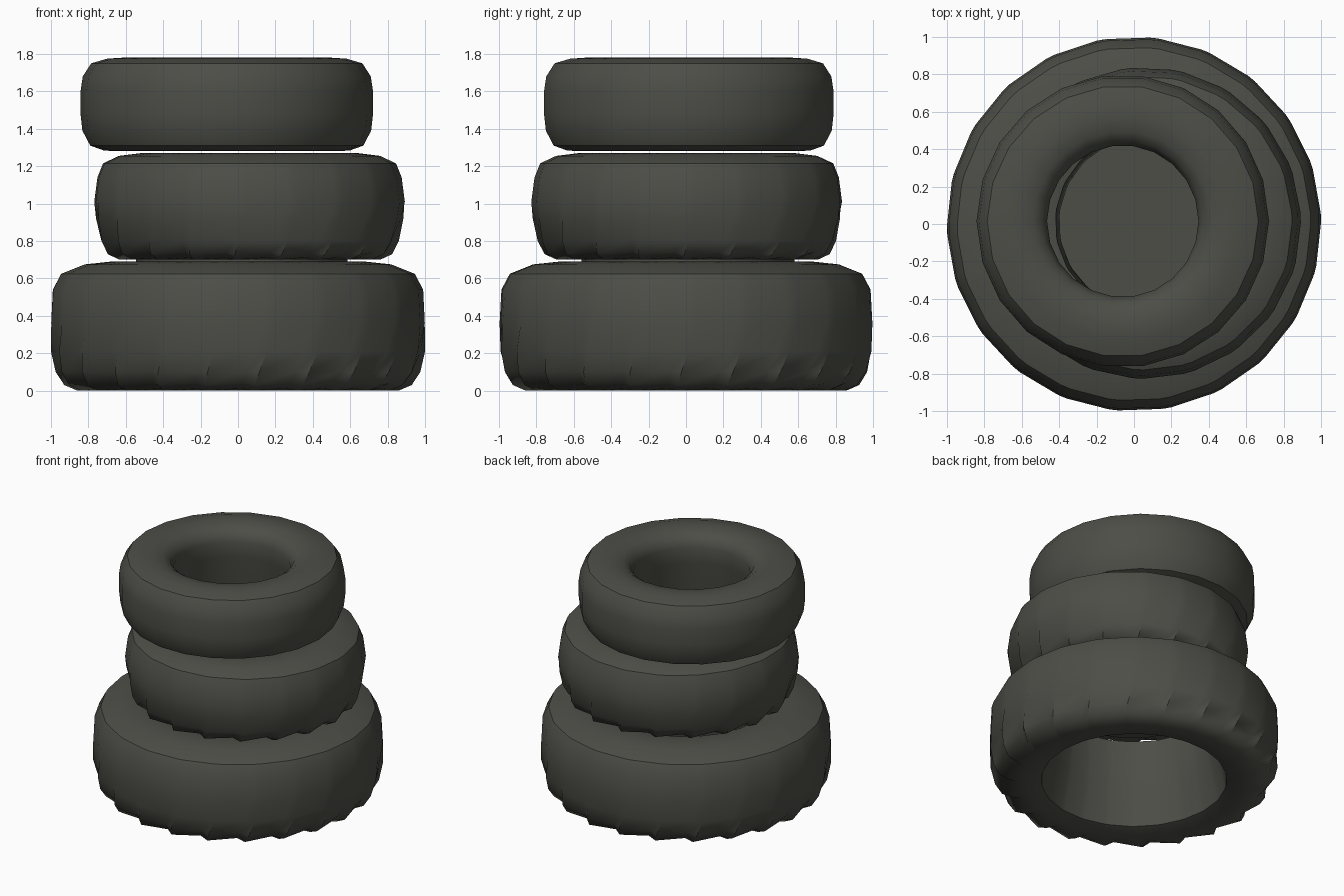
import bpy, bmesh, math

if "Cube" in bpy.data.objects:
    bpy.data.objects.remove(bpy.data.objects["Cube"])

rubber = bpy.data.materials.new("dark_rubber")
rubber.diffuse_color = (0.075, 0.075, 0.064, 1)
rubber.use_nodes = True
rubber.node_tree.nodes["Principled BSDF"].inputs["Base Color"].default_value = rubber.diffuse_color


def make_tyre(name, center, profile, lugs, tread_top=None, depth=0.0, skew=0.0):
    """Lathe a closed (radius, z) profile; rows under tread_top get slanted sawtooth lugs."""
    bm = bmesh.new()
    z0 = min(z for r, z, t in profile)
    columns = []
    for i in range(lugs):
        for groove, offset in ((1, 0.0), (0, 0.22)):
            col = []
            for r, z, tread in profile:
                a = (i + offset) if tread_top else (i + 0.5 * (1 - groove))
                a = a * 2 * math.pi / lugs
                zz = z
                if tread and tread_top and z < tread_top:
                    f = (tread_top - z) / (tread_top - z0)
                    r -= groove * depth * f
                    zz += groove * depth * 0.55 * max(0, f - 0.6)
                    a += skew * f
                col.append(bm.verts.new((center[0] + r * math.cos(a),
                                         center[1] + r * math.sin(a), zz)))
            columns.append(col)
    n = len(profile)
    for k, col in enumerate(columns):
        nxt = columns[(k + 1) % len(columns)]
        for j in range(n):
            m = (j + 1) % n
            bm.faces.new((col[j], nxt[j], nxt[m], col[m]))
    bmesh.ops.recalc_face_normals(bm, faces=bm.faces)
    finish(name, bm)


def finish(name, bm):
    mesh = bpy.data.meshes.new(name)
    bm.to_mesh(mesh)
    bm.free()
    mesh.materials.append(rubber)
    ob = bpy.data.objects.new(name, mesh)
    bpy.context.collection.objects.link(ob)
    bpy.ops.object.select_all(action='DESELECT')
    ob.select_set(True)
    bpy.context.view_layer.objects.active = ob
    bpy.ops.object.shade_smooth_by_angle(angle=math.radians(40))


# profiles: (radius, height, belongs to tread)
bottom = [(0.64, 0.03, 0), (0.74, 0.0, 0), (0.86, 0.0, 1), (0.93, 0.03, 1), (0.975, 0.10, 1),
          (1.0, 0.21, 1), (1.0, 0.36, 1), (0.99, 0.54, 0), (0.945, 0.625, 0),
          (0.82, 0.675, 0), (0.68, 0.69, 0), (0.58, 0.67, 0), (0.56, 0.50, 0),
          (0.58, 0.32, 0), (0.61, 0.18, 0)]
middle = [(0.50, 0.72, 0), (0.58, 0.70, 0), (0.70, 0.70, 1), (0.765, 0.73, 1), (0.80, 0.80, 1),
          (0.825, 0.92, 1), (0.832, 1.01, 0), (0.815, 1.14, 0), (0.785, 1.215, 0),
          (0.70, 1.255, 0), (0.58, 1.27, 0), (0.48, 1.25, 0), (0.46, 1.0, 0)]
top = [(0.46, 1.30, 0), (0.60, 1.28, 0), (0.66, 1.285, 0), (0.73, 1.31, 0), (0.772, 1.39, 0),
       (0.782, 1.48, 0), (0.782, 1.60, 0), (0.77, 1.68, 0), (0.725, 1.75, 0),
       (0.64, 1.775, 0), (0.56, 1.78, 0), (0.48, 1.765, 0), (0.43, 1.73, 0),
       (0.405, 1.67, 0), (0.42, 1.55, 0), (0.44, 1.42, 0)]

make_tyre("bottom_tyre", (0, 0), bottom, 22, 0.37, 0.05, -0.12)
make_tyre("middle_tyre", (0.06, 0.005), middle, 19, 1.0, 0.05, -0.10)
make_tyre("top_tyre", (-0.06, 0.015), top, 11)

# disc closing the hollow core
bm = bmesh.new()
bmesh.ops.create_cone(bm, cap_ends=True, segments=22, radius1=0.57, radius2=0.57, depth=0.02)
bmesh.ops.translate(bm, verts=bm.verts, vec=(0.02, 0.01, 0.69))
finish("core_floor", bm)
